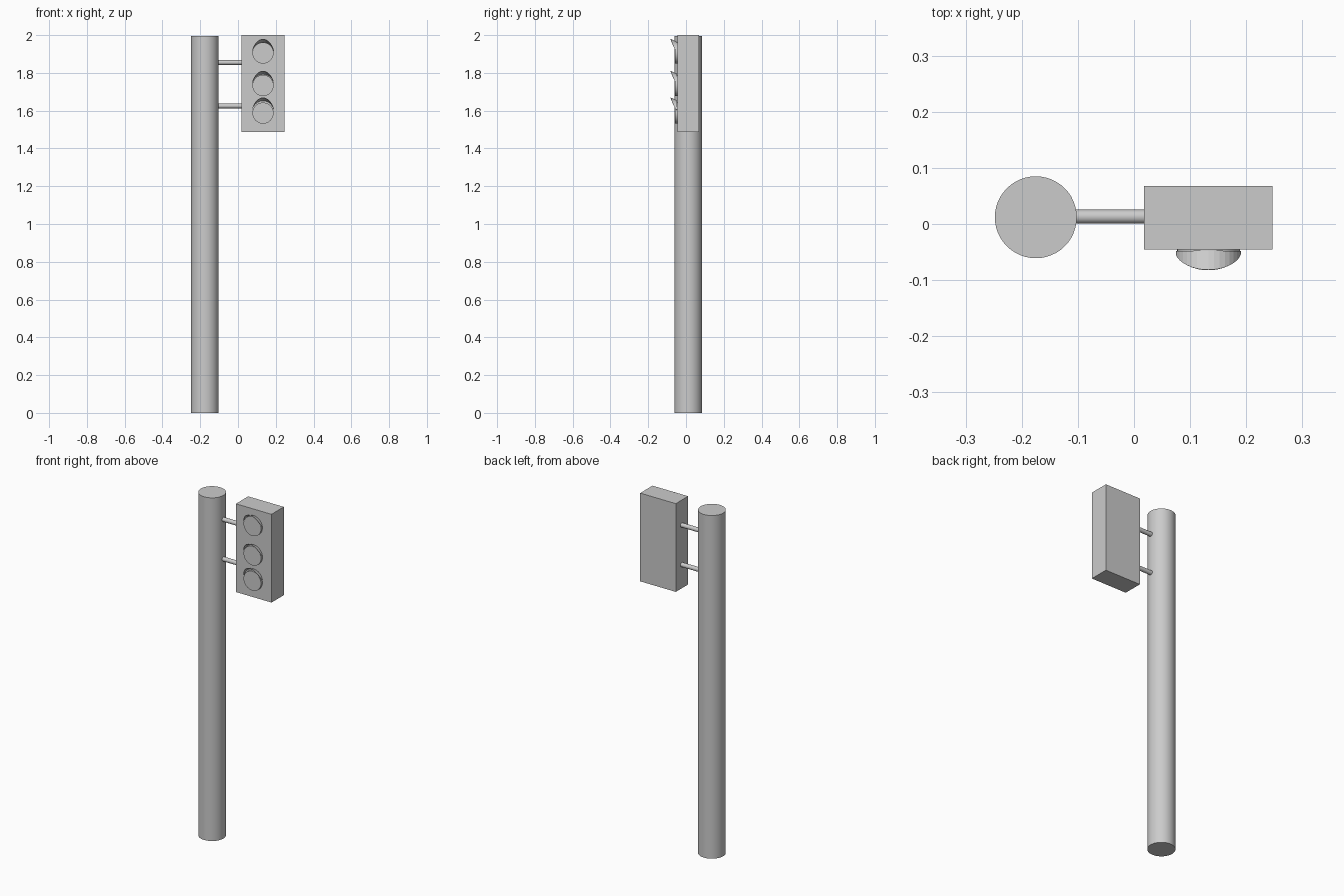
import bpy, bmesh, math
from mathutils import Vector

if "Cube" in bpy.data.objects:
    bpy.data.objects.remove(bpy.data.objects["Cube"])


def cylinder(name, start, end, radius, sides):
    a, b = Vector(start), Vector(end)
    axis = b - a
    bpy.ops.mesh.primitive_cylinder_add(
        vertices=sides, radius=radius, depth=axis.length, location=(a + b) / 2,
        rotation=axis.to_track_quat('Z', 'Y').to_euler())
    obj = bpy.context.object
    obj.name = name
    bpy.ops.object.shade_smooth_by_angle(angle=math.radians(35))
    return obj


def visor(name, x, z, radius, steps=16):
    # crescent strip: back edge follows the lens, front edge flares out and up
    bm = bmesh.new()
    rows = []
    for i in range(steps + 1):
        a = math.radians(10 + 160 * i / steps)
        s = math.sin(math.pi * i / steps)
        back = bm.verts.new((x + radius * math.cos(a), -0.048, z + radius * math.sin(a)))
        r = radius + 0.016 * s
        front = bm.verts.new((x + radius * math.cos(a), -0.054 - 0.028 * s,
                              z + r * math.sin(a)))
        rows.append((back, front))
    for (b0, f0), (b1, f1) in zip(rows, rows[1:]):
        bm.faces.new((b0, f0, f1, b1))
    mesh = bpy.data.meshes.new(name)
    bm.to_mesh(mesh)
    bm.free()
    obj = bpy.data.objects.new(name, mesh)
    bpy.context.collection.objects.link(obj)
    thick = obj.modifiers.new("thickness", 'SOLIDIFY')
    thick.thickness = 0.002
    thick.offset = 0


# Pole
cylinder("pole", (-0.175, 0.012, 0), (-0.175, 0.012, 1.995), 0.073, 48)

# Signal housing
bpy.ops.mesh.primitive_cube_add(size=1, location=(0.1325, 0.0115, 1.7435))
housing = bpy.context.object
housing.name = "signal_housing"
housing.scale = (0.229, 0.113, 0.513)

# Connecting arms
for label, z in (("upper", 1.855), ("lower", 1.625)):
    cylinder(label + "_arm", (-0.12, 0.013, z), (0.03, 0.013, z), 0.0125, 24)

# Lenses with their visors
for label, z, lift in (("top", 1.905, 0), ("middle", 1.733, 0.003), ("bottom", 1.587, 0.008)):
    cylinder(label + "_lens", (0.1325, -0.04, z), (0.1325, -0.058, z), 0.056, 32)
    visor(label + "_visor", 0.1325, z + lift, 0.058)
